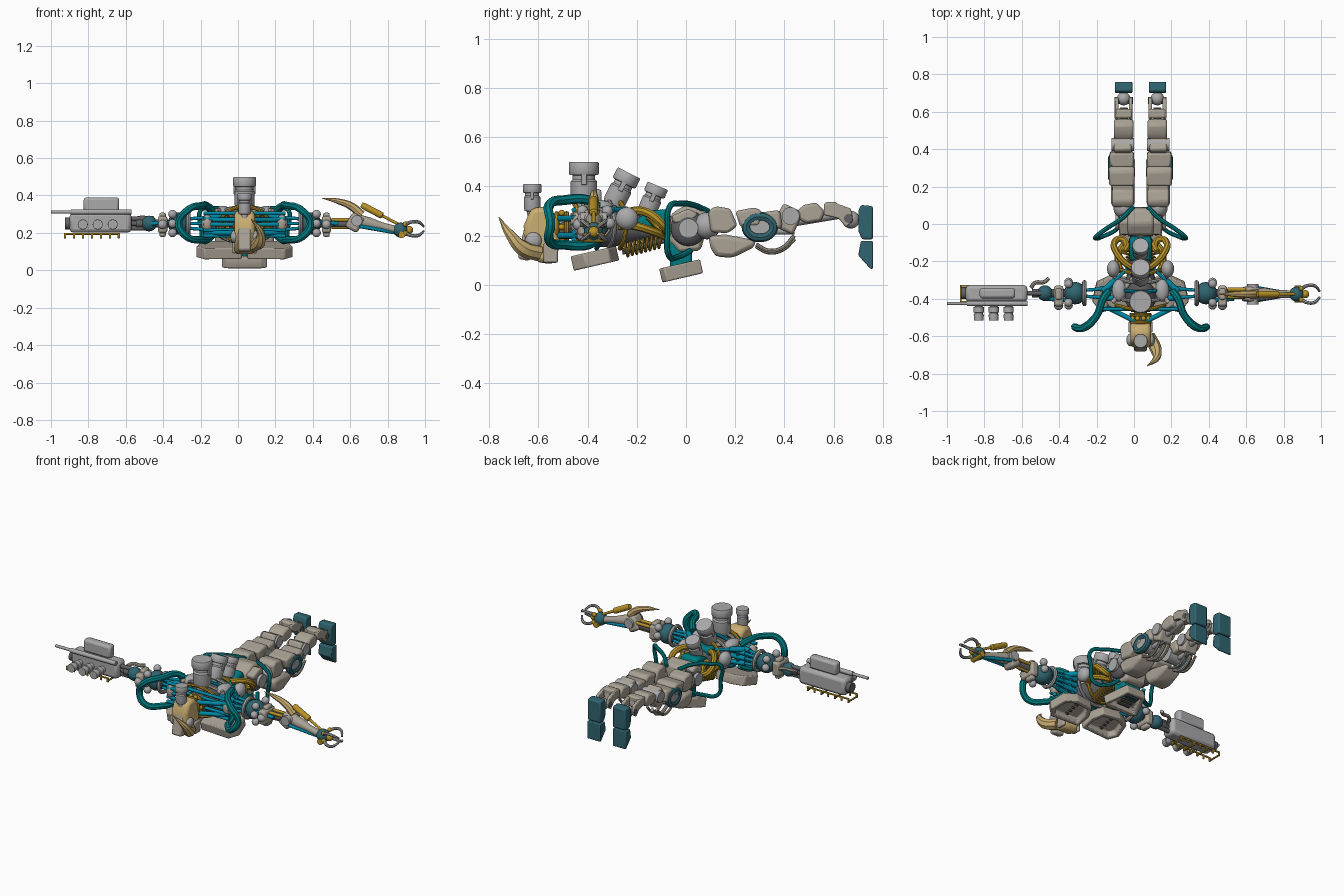
import bpy, bmesh, math
from mathutils import Vector, Matrix, Euler
from math import sin, cos, pi, radians

if "Cube" in bpy.data.objects:
    bpy.data.objects.remove(bpy.data.objects["Cube"])

CX = 0.035  # body centre line
COL = dict(taupe=(.40, .36, .30), teal=(.0, .20, .22), dteal=(.03, .13, .16), blue=(.0, .25, .38),
           gold=(.48, .29, .02), tan=(.60, .43, .17), dark=(.12, .12, .13), steel=(.40, .40, .41))
MATS = {}
for k, c in COL.items():
    MATS[k] = bpy.data.materials.new(k)
    MATS[k].diffuse_color = (*c, 1)

def add(name, mesh, mat, bevel=0):
    ob = bpy.data.objects.new(name, mesh)
    bpy.context.collection.objects.link(ob)
    mesh.materials.clear()
    mesh.materials.append(MATS[mat])
    if bevel:
        m = ob.modifiers.new("bevel", 'BEVEL')
        m.width, m.segments, m.limit_method = bevel, 2, 'ANGLE'
    return ob

def from_bm(name, bm, mat, bevel=0):
    bmesh.ops.recalc_face_normals(bm, faces=bm.faces)
    me = bpy.data.meshes.new(name)
    bm.to_mesh(me)
    bm.free()
    return add(name, me, mat, bevel)

def box(name, loc, size, mat, bevel=.008, rot=(0, 0, 0)):
    bm = bmesh.new()
    M = Matrix.LocRotScale(Vector(loc), Euler([radians(a) for a in rot]), Vector(size))
    bmesh.ops.create_cube(bm, size=1, matrix=M)
    return from_bm(name, bm, mat, bevel)

def ball(name, loc, r, mat, scale=(1, 1, 1)):
    bm = bmesh.new()
    M = Matrix.LocRotScale(Vector(loc), None, Vector(scale) * r)
    bmesh.ops.create_uvsphere(bm, u_segments=20, v_segments=12, radius=1, matrix=M)
    return from_bm(name, bm, mat)

def lathe(name, p1, p2, prof, mat, n=20):
    """prof: list of (fraction along axis, radius), or a plain radius"""
    if not isinstance(prof, list):
        prof = [(0, prof), (1, prof)]
    p1, p2 = Vector(p1), Vector(p2)
    q = (p2 - p1).to_track_quat('Z', 'Y')
    bm = bmesh.new()
    rings = [[bm.verts.new(p1.lerp(p2, t) + q @ Vector((r * cos(2*pi*i/n), r * sin(2*pi*i/n), 0)))
              for i in range(n)] for t, r in prof]
    for a, b in zip(rings, rings[1:]):
        for i in range(n):
            bm.faces.new((a[i], a[(i+1) % n], b[(i+1) % n], b[i]))
    bm.faces.new(rings[0][::-1])
    bm.faces.new(rings[-1])
    return from_bm(name, bm, mat)

def tube(name, pts, r, mat, radii=None, cyclic=False, res=6):
    cu = bpy.data.curves.new(name, 'CURVE')
    cu.dimensions, cu.bevel_depth, cu.bevel_resolution, cu.resolution_u = '3D', r, 2, res
    cu.use_fill_caps = True
    sp = cu.splines.new('BEZIER')
    sp.bezier_points.add(len(pts) - 1)
    sp.use_cyclic_u = cyclic
    for i, (bp, p) in enumerate(zip(sp.bezier_points, pts)):
        bp.co = p
        bp.handle_left_type = bp.handle_right_type = 'AUTO'
        bp.radius = radii[i] if radii else 1
    tmp = bpy.data.objects.new("tmp", cu)
    bpy.context.collection.objects.link(tmp)
    bpy.context.view_layer.update()
    me = bpy.data.meshes.new_from_object(tmp.evaluated_get(bpy.context.evaluated_depsgraph_get()))
    bpy.data.objects.remove(tmp)
    return add(name, me, mat)

def prism(name, prof, x, hw, mat, bevel=.008):
    """side profile of (y, z) points extruded across x"""
    bm = bmesh.new()
    f = bm.faces.new([bm.verts.new((x - hw, y, z)) for y, z in prof])
    ext = bmesh.ops.extrude_face_region(bm, geom=[f])['geom']
    bmesh.ops.translate(bm, vec=(2 * hw, 0, 0), verts=[v for v in ext if isinstance(v, bmesh.types.BMVert)])
    return from_bm(name, bm, mat, bevel)

def vent_plate(name, outline, loc, tilt, depth, flip=1):
    """armour plate facing down with a recessed, slatted vent"""
    M = Matrix.LocRotScale(Vector(loc), Euler((radians(tilt), 0, 0)), Vector((flip, 1, 1)))
    bm = bmesh.new()
    f = bm.faces.new([bm.verts.new((x, y, depth / 2)) for x, y in outline])
    ext = bmesh.ops.extrude_face_region(bm, geom=[f])['geom']
    bmesh.ops.translate(bm, vec=(0, 0, -depth), verts=[v for v in ext if isinstance(v, bmesh.types.BMVert)])
    low = min(bm.faces, key=lambda q: q.calc_center_median().z)
    bmesh.ops.recalc_face_normals(bm, faces=bm.faces)
    bmesh.ops.inset_region(bm, faces=[low], thickness=.028, depth=0)
    bmesh.ops.inset_region(bm, faces=[low], thickness=.004, depth=-depth * .6)
    bm.transform(M)
    from_bm(name, bm, 'taupe', .006)
    ys = [p[1] for p in outline]
    for i in range(4):
        y = min(ys) + (max(ys) - min(ys)) * (.28 + .15 * i)
        w = min(abs(p[0]) for p in outline) - .022
        lathe(name + "_slat", M @ Vector((-w, y, -depth * .2)), M @ Vector((w, y, -depth * .2)), .007, 'dark', 8)

def engine_cylinder(name, p, ang, r, L):
    d = Vector((0, sin(ang), cos(ang)))
    p = Vector(p)
    lathe(name, p, p + d * L, [(0, r*.5), (.2, r*.55), (.22, r*.8), (.3, r*.88), (.62, r*.88), (.66, r*.75),
          (.74, r*.75), (.75, r*.95), (.78, r), (.97, r), (1, r*.94)], 'steel', 28)
    for s in (-1, 1):
        box(name + "_clamp", p + d * L * .68 + Vector((s * r * .86, 0, 0)), (r*.2, r*.4, L*.25), 'steel', .003,
            (-math.degrees(ang), 0, 0))

# engine cylinders along the back and head
engine_cylinder("back_cylinder_large", (CX, -.415, .29), 0, .061, .21)
engine_cylinder("back_cylinder_middle", (CX, -.315, .29), .47, .052, .185)
engine_cylinder("back_cylinder_small", (CX, -.175, .26), .4, .045, .155)
engine_cylinder("head_cylinder", (CX, -.625, .27), 0, .038, .14)

# head, jaw and single horn
prism("skull", [(-.53, .29), (-.57, .32), (-.63, .31), (-.66, .24), (-.65, .15), (-.60, .09), (-.53, .085), (-.51, .18)],
      CX, .055, 'tan', .02)
box("face_plate", (CX, -.645, .17), (.07, .05, .14), 'taupe', .012, (-12, 0, 0))
for s in (-1, 1):
    ball("jaw_joint", (CX + s*.055, -.62, .18), .034, 'steel', (.6, 1, 1))
    box("cheek_guard", (CX + s*.055, -.55, .13), (.02, .06, .08), 'taupe')
tube("horn", [(.08, -.60, .13), (.115, -.665, .15), (.12, -.715, .205), (.07, -.76, .275)], .034, 'tan', [1, .95, .6, .06])
# neck
lathe("neck_core", (CX, -.54, .21), (CX, -.40, .24), .035, 'dark')
for y in (-.525, -.485, -.45):
    tube("neck_ring", [(CX + .05*cos(a*pi/4), y, .235 + .055*sin(a*pi/4)) for a in range(8)], .010, 'gold', cyclic=True, res=3)
for a in range(10):
    ball("neck_bead", (CX + .052*cos(a*pi/5), -.505, .235 + .06*sin(a*pi/5)), .013, 'gold')

# ribcage
lathe("torso_core", (CX, -.47, .24), (CX, -.18, .23), [(0, .05), (.2, .085), (.6, .08), (1, .05)], 'dark')
for i, y in enumerate((-.465, -.42, -.37, -.32, -.275)):
    w = (.13, .165, .17, .14, .11)[i]
    tube("rib", [(CX + w*cos(a*pi/5), y + .03*abs(cos(a*pi/5)), .245 + .095*sin(a*pi/5)) for a in range(10)],
         .010, ('gold', 'steel', 'blue', 'steel', 'gold')[i], cyclic=True, res=4)
for z in (.185, .215, .245, .275, .305):
    lathe("chest_rod", (CX - .22, -.455, z), (CX + .22, -.455, z), .010, 'blue', 12)
for s in (-1, 1):
    def P(d, y, z): return (CX + s*d, y, z)
    # chest plates and side parts
    vent_plate("chest_plate", [(-.115, -.085), (.085, -.095), (.128, -.04), (.105, .06), (.03, .095), (-.085, .08), (-.12, .01)],
               P(.13, -.37, .108), 13, .06, s)
    ball("shoulder_blade", P(.115, -.355, .315), .05, 'steel', (.75, 1.2, .6))
    ball("side_disc", P(.145, -.24, .27), .046, 'steel', (.75, 1, 1))
    lathe("collar_rod", P(.03, -.52, .27), P(.21, -.43, .27), .013, 'blue', 12)
    lathe("collar_rod_low", P(.03, -.52, .2), P(.21, -.43, .2), .013, 'blue', 12)
    lathe("back_rod", P(.07, -.24, .31), P(.2, -.36, .30), [(0, .009), (.5, .009), (.5, .016), (1, .016)], 'blue', 12)
    lathe("back_bone", P(.04, -.29, .31), P(.15, -.42, .32), .012, 'taupe', 12)
    for y in (-.40, -.34):
        for z in (.21, .25, .29):
            lathe("shoulder_piston", P(.12, y, z), P(.31, y*.5 - .185, z*.6 + .1), [(0, .015), (.5, .015), (.5, .009), (1, .009)], 'blue', 12)
    ball("torso_knuckle", P(.20, -.44, .25), .03, 'taupe', (1, 1, 1.6))
    # large shoulder hose
    tube("shoulder_hose", [P(.17, -.36, .32), P(.20, -.40, .345), P(.235, -.49, .345), P(.30, -.555, .325), P(.352, -.55, .25),
         P(.31, -.555, .18), P(.235, -.49, .163), P(.20, -.40, .163), P(.17, -.35, .19)], .020, 'teal')
    # shoulder joint
    ball("shoulder_ball", P(.35, -.37, .25), .060, 'dteal')
    tube("shoulder_ring", [P(.30, -.37 + .058*cos(a*pi/4), .25 + .058*sin(a*pi/4)) for a in range(8)], .012, 'steel', cyclic=True, res=3)
    for y, z in ((-.435, .25), (-.31, .25), (-.42, .30), (-.42, .20), (-.32, .30)):
        ball("shoulder_bolt", P(.385, y, z), .023, 'steel')
    lathe("upper_arm", P(.30, -.37, .25), P(.58, -.37, .25), .022, 'dark')
    lathe("upper_arm_rod", P(.36, -.41, .26), P(.50, -.40, .25), .011, 'blue', 12)
    box("arm_block", P(.438, -.385, .245), (.05, .11, .09), 'taupe', .012)
    box("arm_block_tall", P(.438, -.375, .243), (.035, .06, .13), 'taupe', .01)
    ball("arm_knob", P(.438, -.435, .245), .025, 'steel')
    # waist hoses, springs and hip hoops
    tube("waist_hose", [P(.03, -.24, .29), P(.08, -.21, .30), P(.13, -.15, .29), P(.14, -.10, .25), P(.105, -.08, .22),
         P(.075, -.11, .24), P(.09, -.15, .28)], .018, 'gold')
    tube("waist_hose_low", [P(.09, -.27, .24), P(.12, -.21, .24), P(.11, -.14, .22), P(.07, -.09, .2)], .017, 'gold')
    lathe("belly_rod", P(.05, -.26, .135), P(.05, -.08, .185), .013, 'dark', 12)
    tube("belly_spring", [P(.05 + .026*cos(i*pi/2), -.25 + .0045*i, .14 + .0012*i + .026*sin(i*pi/2)) for i in range(34)],
         .006, 'gold', res=3)
    tube("hip_hoop", [P(.04, .09, .30), P(.10, .03, .325), P(.19, -.03, .33), P(.235, -.065, .32), P(.23, -.075, .22),
         P(.21, -.07, .12), P(.13, -.03, .115), P(.09, .02, .14)], .012, 'teal')
    ball("hip_disc", P(.085, .01, .23), .072, 'dark', (.55, 1, 1))
    lathe("hip_cap", P(.10, .01, .23), P(.135, .01, .23), .04, 'steel')

    # legs
    ball("thigh_joint", P(.09, .085, .24), .055, 'steel')
    prism("upper_thigh", [(.09, .30), (.12, .32), (.18, .31), (.21, .24), (.17, .21), (.10, .215)], P(.095, 0, 0)[0], .058, 'taupe', .012)
    prism("thigh_block", [(.20, .30), (.28, .315), (.31, .30), (.30, .24), (.22, .235)], P(.10, 0, 0)[0], .068, 'taupe', .012)
    prism("thigh_guard", [(.09, .20), (.16, .205), (.29, .18), (.27, .15), (.19, .11), (.12, .115), (.10, .15)],
          P(.095, 0, 0)[0], .062, 'taupe', .018)
    lathe("knee_axle", P(.03, .30, .235), P(.165, .30, .235), .045, 'steel')
    tube("knee_ring", [P(.155, .30 + .055*cos(a*pi/4), .235 + .042*sin(a*pi/4)) for a in range(8)], .019, 'dteal', cyclic=True, res=4)
    box("knee_cover", P(.10, .345, .262), (.13, .085, .075), 'taupe', .014, (8, 0, 0))
    tube("shin_guard", [P(.10, .285, .16), P(.10, .335, .135), P(.10, .39, .145), P(.10, .44, .19)], .011, 'taupe')
    for d in (.065, .135):
        tube("shin_guard_rail", [P(d, .285, .165), P(d, .335, .14), P(d, .39, .15), P(d, .44, .2)], .008, 'taupe')
    lathe("shin_axle", P(.035, .425, .28), P(.155, .425, .28), .036, 'steel')
    box("shin_block", P(.095, .415, .268), (.095, .09, .10), 'taupe', .012, (-25, 0, 0))
    lathe("shin_piston", P(.10, .31, .22), P(.10, .44, .22), .016, 'steel', 12)
    prism("calf", [(.45, .30), (.48, .325), (.53, .335), (.565, .30), (.55, .26), (.49, .25), (.46, .265)], P(.09, 0, 0)[0], .052, 'taupe', .012)
    lathe("calf_rod", P(.09, .44, .26), P(.09, .62, .29), .022, 'steel', 12)
    for d in (.052, .128):
        prism("ankle_fork", [(.56, .33), (.60, .335), (.67, .31), (.68, .26), (.65, .235), (.62, .27), (.56, .285)],
              P(d, 0, 0)[0], .010, 'taupe', .005)
    box("ankle_block", P(.09, .59, .31), (.09, .05, .055), 'taupe', .01)
    ball("ankle_ball", P(.09, .67, .265), .036, 'steel')
    lathe("ankle_pin", P(.04, .66, .27), P(.14, .66, .27), .018, 'dark')
    prism("heel", [(.70, .30), (.71, .325), (.76, .32), (.76, .185), (.715, .185), (.70, .22)], P(.09, 0, 0)[0], .046, 'dteal', .008)
    prism("toe", [(.71, .178), (.76, .178), (.76, .065), (.75, .065), (.70, .12)], P(.09, 0, 0)[0], .046, 'dteal', .008)

# pelvis
prism("pelvis", [(-.06, .29), (.0, .325), (.08, .31), (.09, .25), (.06, .14), (-.03, .13), (-.07, .18)], CX, .07, 'taupe', .015)
for s in (-1, 1):
    prism("pelvis_wing", [(-.06, .28), (.01, .31), (.05, .29), (.02, .25), (-.05, .25)], CX + s*.085, .03, 'taupe', .01)
box("pelvis_base", (CX, -.02, .12), (.13, .09, .12), 'teal', .012)
vent_plate("crotch_plate", [(-.122, -.075), (-.09, -.095), (.09, -.095), (.122, -.075), (.065, .075), (-.065, .075)], (CX, -.01, .059), 13, .058)
# spine
prism("spine_guard", [(-.20, .27), (-.14, .30), (-.08, .31), (-.06, .25), (-.19, .22)], CX, .06, 'teal', .015)
lathe("waist_core", (CX, -.22, .23), (CX, .0, .23), .05, 'dark')
box("spine_plate", (CX, -.25, .29), (.11, .07, .05), 'teal', .015)

# weapon arm
box("gun_body", (-.735, -.372, .255), (.33, .092, .108), 'steel', .02)
box("gun_top", (-.73, -.37, .35), (.19, .055, .08), 'steel', .014)
lathe("gun_muzzle", (-.925, -.37, .25), (-.88, -.37, .25), .032, 'dark')
lathe("gun_barrel", (-1.0, -.425, .312), (-.57, -.425, .312), [(0, .009), (.25, .009), (.25, .014), (1, .014)], 'steel', 12)
for x in (-.83, -.75, -.67):
    lathe("gun_canister", (x, -.41, .245), (x, -.515, .245), [(0, .02), (.3, .02), (.32, .027), (.6, .027), (.62, .022), (.7, .022), (.7, .027), (1, .026)], 'steel')
for y in (-.33, -.415):
    box("gun_rail", (-.78, y, .195), (.30, .008, .01), 'gold', .002)
    for i in range(7):
        box("gun_rail_tooth", (-.925 + .048*i, y, .184), (.012, .008, .026), 'gold', .002)
for i in range(4):
    box("gun_rail_rung", (-.926 + .096*i, -.3725, .178), (.009, .09, .009), 'gold', .002)
ball("gun_elbow", (-.475, -.37, .25), .042, 'dteal')
for z in (.225, .25, .275):
    lathe("gun_mount_rod", (-.58, -.37, z), (-.46, -.37, z), .013, 'dark', 12)
tube("gun_lever", [(-.55, -.34, .27), (-.53, -.315, .28), (-.48, -.31, .28), (-.455, -.29, .28)], .011, 'taupe')

# claw arm
for y, z in ((-.39, .27), (-.35, .27), (-.37, .23)):
    lathe("claw_arm_rod", (.50, y, z), (.60, y, z), .010, 'gold', 12)
box("elbow_block", (.625, -.375, .255), (.075, .08, .09), 'taupe', .015, (0, 30, 0))
lathe("elbow_axle", (.635, -.43, .265), (.635, -.32, .265), .03, 'steel')
tube("arm_horn", [(.66, -.375, .295), (.61, -.375, .34), (.54, -.375, .368), (.45, -.375, .385)], .024, 'tan', [1, .9, .65, .06])
lathe("forearm", (.64, -.375, .265), (.85, -.375, .215), [(0, .035), (.3, .032), (.6, .022), (1, .02)], 'taupe')
lathe("forearm_piston", (.66, -.375, .35), (.87, -.375, .24), [(0, .014), (.05, .018), (.52, .018), (.54, .008), (1, .008)], 'gold', 14)
for y in (-.41, -.34):
    lathe("forearm_rod", (.65, y, .235), (.85, -.375, .20), .010, 'blue', 12)
ball("wrist_ball", (.87, -.375, .215), .040, 'dteal')
lathe("wrist_pin", (.875, -.42, .19), (.875, -.33, .19), .018, 'gold')
ball("wrist_knuckle", (.915, -.375, .215), .022, 'gold')
for i in range(4):  # curved fingers closing to a point
    a = i*pi/2 + pi/4
    f = lambda x, r: (x, -.375 + r*1.25*cos(a), .222 + r*sin(a))
    tube("finger", [f(.89, .03), f(.93, .052), f(.965, .05), f(.993, .018)], .009, 'steel', [1.2, 1, 1, .7])
    ball("finger_joint", f(.895, .035), .014, 'gold')

# smooth shading with sharp edges kept
bpy.ops.object.select_all(action='SELECT')
bpy.context.view_layer.objects.active = bpy.context.scene.objects[0]
bpy.ops.object.shade_smooth_by_angle(angle=radians(35))

for m in bpy.data.materials:
    if m.users and not m.is_grease_pencil:
        m.use_nodes = True
        m.node_tree.nodes["Principled BSDF"].inputs["Base Color"].default_value = m.diffuse_color
